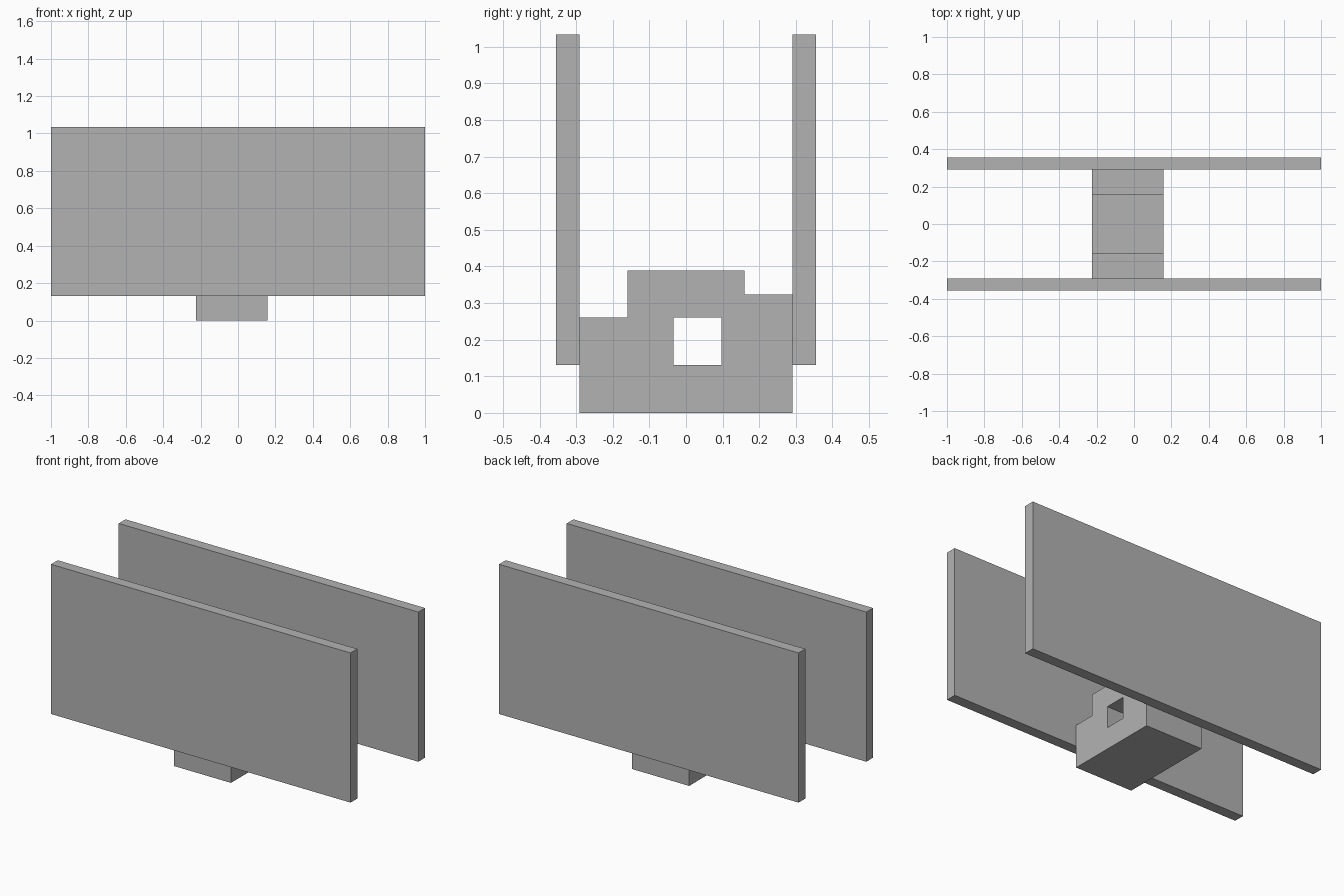
import bpy
import bmesh

if "Cube" in bpy.data.objects:
    bpy.data.objects.remove(bpy.data.objects["Cube"], do_unlink=True)

# Single plain grey
GREY = (0.45, 0.45, 0.45, 1.0)
grey = bpy.data.materials.new("plain_grey")
grey.use_nodes = True
grey.diffuse_color = GREY
grey.node_tree.nodes["Principled BSDF"].inputs["Base Color"].default_value = GREY


def extrude_profile(name, profile, x0, x1):
    """Sweep a closed (y, z) profile from x0 to x1."""
    bm = bmesh.new()
    face = bm.faces.new([bm.verts.new((x0, y, z)) for y, z in profile])
    swept = bmesh.ops.extrude_face_region(bm, geom=[face])["geom"]
    verts = [v for v in swept if isinstance(v, bmesh.types.BMVert)]
    bmesh.ops.translate(bm, verts=verts, vec=(x1 - x0, 0, 0))
    bmesh.ops.recalc_face_normals(bm, faces=bm.faces)
    mesh = bpy.data.meshes.new(name)
    bm.to_mesh(mesh)
    bm.free()
    mesh.materials.append(grey)
    obj = bpy.data.objects.new(name, mesh)
    bpy.context.collection.objects.link(obj)
    return obj


def rectangle(y0, y1, z0, z1):
    return [(y0, z0), (y1, z0), (y1, z1), (y0, z1)]


INNER, OUTER = 0.291, 0.355      # panel faces, measured from the centre
STEP = 0.16                      # half width of the raised block middle
X0, X1 = -0.225, 0.157           # block ends

# Two upright panels
for name, side in (("front_panel", -1), ("back_panel", 1)):
    extrude_profile(name, rectangle(side * INNER, side * OUTER, 0.131, 1.034), -1, 1)

# Stepped block joining the panels
block = extrude_profile("stepped_block", [
    (-INNER, 0), (INNER, 0), (INNER, 0.323), (STEP, 0.323),
    (STEP, 0.389), (-STEP, 0.389), (-STEP, 0.26), (-INNER, 0.26),
], X0, X1)

# Square hole through the block
cutter = extrude_profile("hole_cutter", rectangle(-0.034, 0.097, 0.131, 0.26),
                         X0 - 0.1, X1 + 0.1)
cutter.hide_render = True
cut = block.modifiers.new("square_hole", "BOOLEAN")
cut.operation = "DIFFERENCE"
cut.solver = "EXACT"
cut.object = cutter
bpy.context.view_layer.objects.active = block
bpy.ops.object.modifier_apply(modifier=cut.name)
bpy.data.objects.remove(cutter, do_unlink=True)
